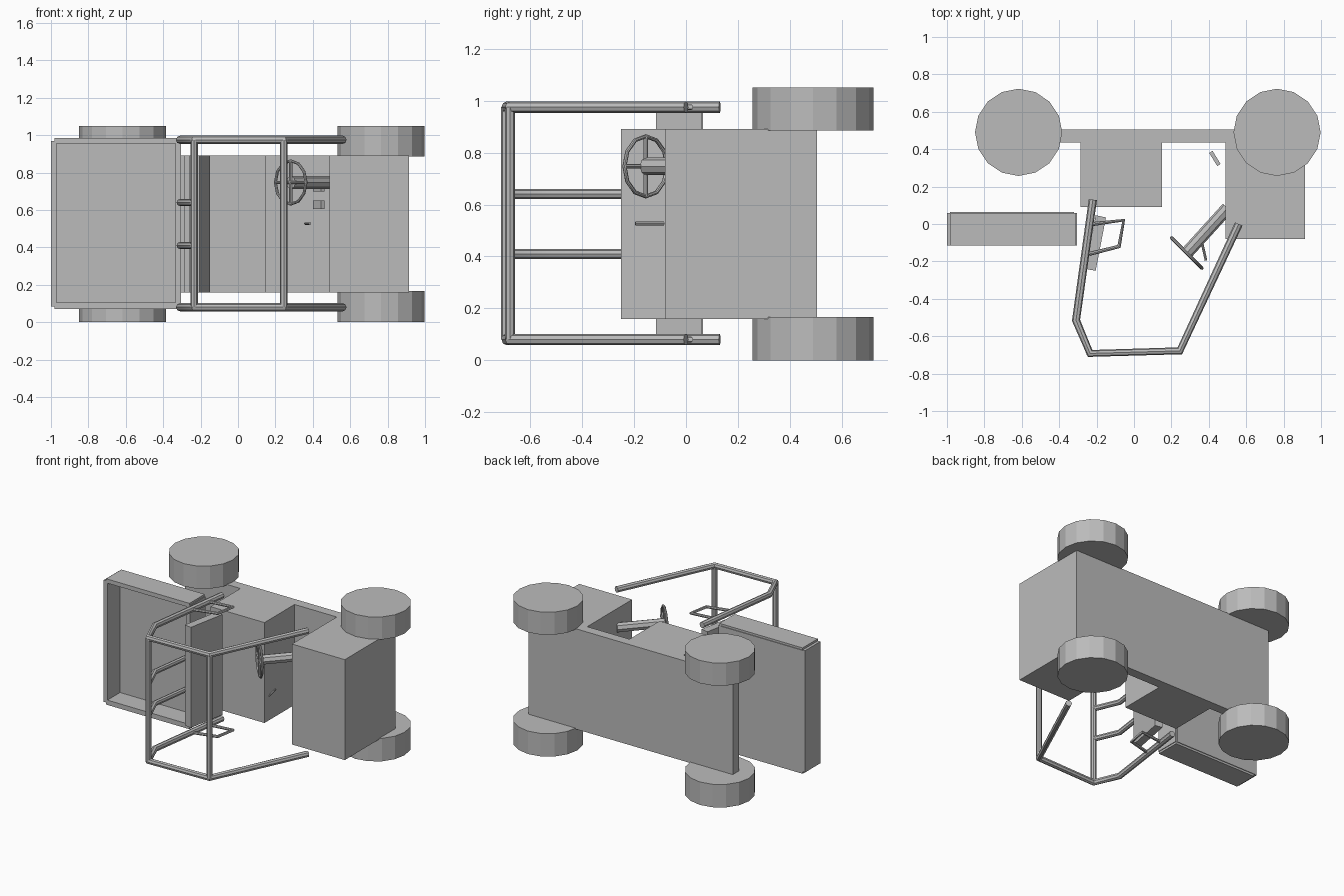
import bpy, bmesh, math
from mathutils import Vector, Matrix

cube = bpy.data.objects.get("Cube")
if cube:
    bpy.data.objects.remove(cube, do_unlink=True)

# One plain grey for the whole cart
GREY = (0.5, 0.5, 0.5, 1)
mat = bpy.data.materials.new("plain grey")
mat.use_nodes = True
mat.diffuse_color = GREY
mat.node_tree.nodes["Principled BSDF"].inputs["Base Color"].default_value = GREY


def add(name, data):
    ob = bpy.data.objects.new(name, data)
    bpy.context.collection.objects.link(ob)
    data.materials.append(mat)
    return ob


def prism(name, outline, z0, z1):
    """Extrude an outline in the xy plane from z0 to z1."""
    bm = bmesh.new()
    face = bm.faces.new([bm.verts.new((x, y, z0)) for x, y in outline])
    top = bmesh.ops.extrude_face_region(bm, geom=[face])["geom"]
    bmesh.ops.translate(bm, vec=(0, 0, z1 - z0),
                        verts=[v for v in top if isinstance(v, bmesh.types.BMVert)])
    bmesh.ops.recalc_face_normals(bm, faces=bm.faces)
    me = bpy.data.meshes.new(name)
    bm.to_mesh(me)
    bm.free()
    return add(name, me)


def box(name, x0, x1, y0, y1, z0, z1):
    return prism(name, [(x0, y0), (x1, y0), (x1, y1), (x0, y1)], z0, z1)


def tube(name, points, radius, closed=False):
    """Round bar with mitred corners along a path."""
    cu = bpy.data.curves.new(name, "CURVE")
    cu.dimensions = "3D"
    cu.bevel_depth = radius
    cu.bevel_resolution = 2
    cu.use_fill_caps = True
    sp = cu.splines.new("POLY")
    sp.points.add(len(points) - 1)
    for p, co in zip(sp.points, points):
        p.co = (*co, 1)
    sp.use_cyclic_u = closed
    ob = add(name, cu)
    bpy.ops.object.select_all(action="DESELECT")
    ob.select_set(True)
    bpy.context.view_layer.objects.active = ob
    bpy.ops.object.convert(target="MESH")
    bpy.ops.object.shade_smooth_by_angle(angle=math.radians(35))
    return bpy.context.object


# Body: floor, seat base and front box in one stepped profile
LOW, HIGH = 0.16, 0.89
prism("body", [(-0.73, 0.505), (-0.73, 0.435), (-0.285, 0.435), (-0.285, 0.09),
               (0.15, 0.09), (0.15, 0.435), (0.49, 0.435), (0.49, -0.08),
               (0.915, -0.08), (0.915, 0.505)], LOW, HIGH)

# Leaning seat back
prism("seat_back", [(-0.205, -0.25), (-0.15, 0.035), (-0.205, 0.047), (-0.26, -0.24)],
      LOW, HIGH)

# Wheels
for end, x in (("rear", -0.617), ("front", 0.765)):
    for side, z0, z1 in (("right", 0, 0.167), ("left", 0.885, 1.05)):
        ring = [(x + 0.233 * math.cos(i * math.tau / 16),
                 0.49 + 0.233 * math.sin(i * math.tau / 16)) for i in range(16)]
        prism(f"{end}_{side}_wheel", ring, z0, z1)

# Open cargo tray
box("tray_floor", -0.985, -0.32, 0.03, 0.065, 0.085, 0.97)
box("tray_end_wall", -1, -0.97, -0.115, 0.06, 0.085, 0.97)
box("tray_inner_wall", -0.335, -0.305, -0.115, 0.06, 0.085, 0.97)
box("tray_right_wall", -0.98, -0.31, -0.115, 0.06, 0.07, 0.105)
box("tray_left_wall", -0.98, -0.31, -0.115, 0.06, 0.955, 0.985)

# Roll cage: two side hoops, two cross bars, two back rails
hoop = [(0.56, 0.0), (0.245, -0.678), (-0.235, -0.692), (-0.31, -0.515), (-0.22, 0.13)]
arm = [(-0.22, 0.0), (-0.055, 0.02), (-0.08, -0.12), (-0.24, -0.16)]
for side, z in (("right", 0.08), ("left", 0.975)):
    tube(f"cage_{side}_hoop", [(x, y, z) for x, y in hoop], 0.022)
    tube(f"{side}_armrest", [(x, y, z) for x, y in arm], 0.011)
for end, (x, y) in (("front", hoop[1]), ("rear", hoop[2])):
    tube(f"cage_{end}_cross_bar", [(x, y, 0.08), (x, y, 0.975)], 0.02)
for i, z in enumerate((0.41, 0.64)):
    tube(f"cage_back_rail_{i + 1}", [(x, y, z) for x, y in hoop[2:]], 0.019)

# Steering column, rim and spokes
hub = Vector((0.282, -0.155, 0.747))
across = Vector((1, -1, 0)).normalized()
up = Vector((0, 0, 1))
tube("steering_column", [(0.50, 0.085, 0.747), tuple(hub)], 0.034)
rim = [hub + 0.116 * (across * math.cos(a) + up * math.sin(a))
       for a in (i * math.tau / 12 for i in range(12))]
tube("steering_rim", rim, 0.008, closed=True)
tube("steering_spoke_upright", [rim[3], rim[9]], 0.009)
tube("steering_spoke_level", [rim[0], rim[6]], 0.009)

# Hand lever and foot pedals
tube("hand_lever", [(0.36, -0.085, 0.527), (0.385, -0.195, 0.527)], 0.007)
for i, z in enumerate((0.605, 0.70)):
    prism(f"pedal_{i + 1}", [(0.402, 0.38), (0.445, 0.31), (0.463, 0.321), (0.42, 0.391)],
          z, z + 0.045)
